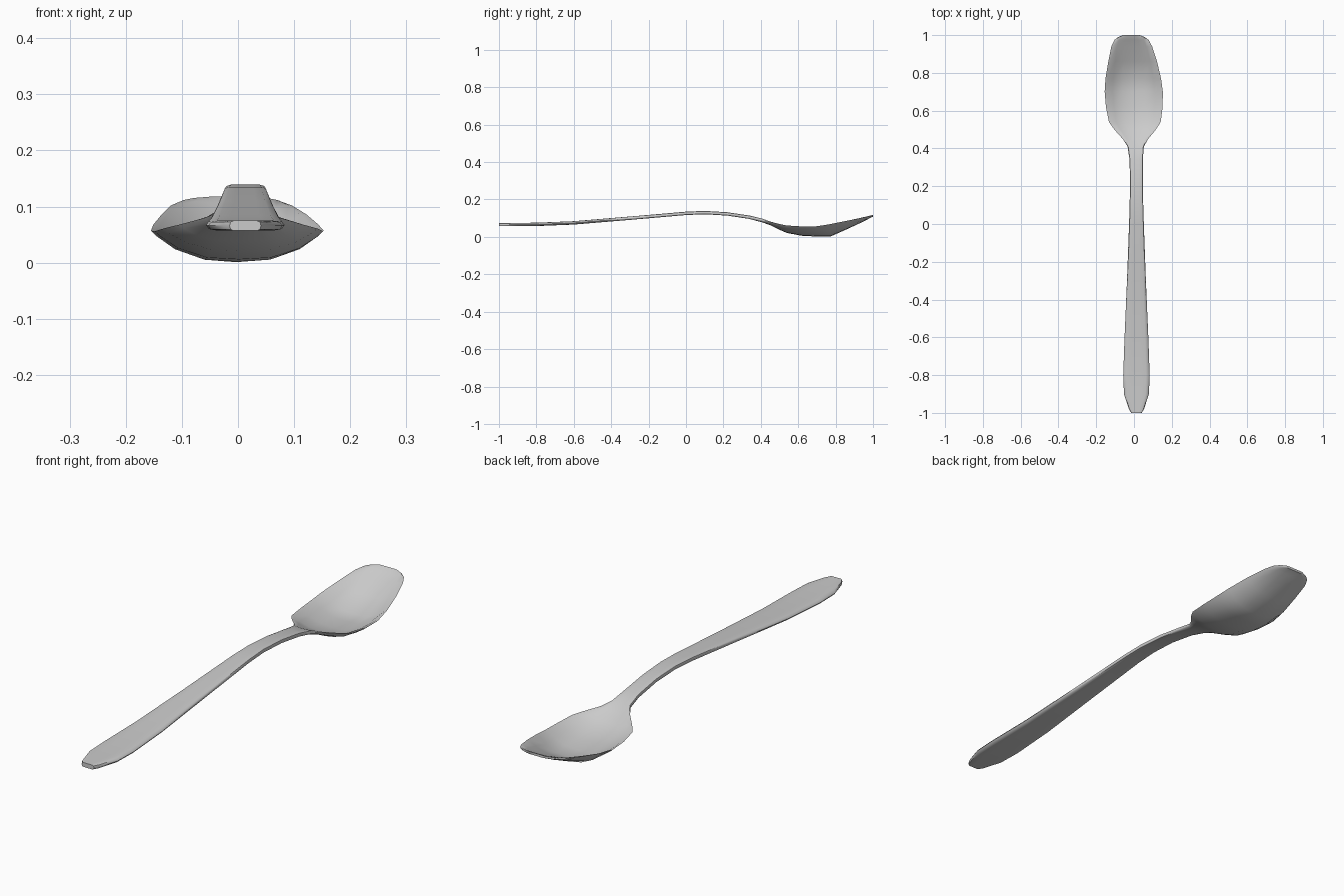
import bpy
import bmesh
import math

cube = bpy.data.objects.get("Cube")
if cube:
    bpy.data.objects.remove(cube, do_unlink=True)

steel = bpy.data.materials.new("brushed_steel")
steel.use_nodes = True
GREY = (0.6, 0.6, 0.6, 1)
steel.diffuse_color = GREY
steel.node_tree.nodes["Principled BSDF"].inputs["Base Color"].default_value = GREY

# Stations along the spoon: y, half width, rim height, bowl depth
STATIONS = [
    (-1, .028, .066, 0), (-.98, .04, .066, 0), (-.9, .066, .066, 0),
    (-.8, .07, .067, 0), (-.6, .063, .075, 0), (-.3, .05, .1, 0),
    (0, .039, .126, 0), (.1, .036, .13, 0), (.22, .034, .123, 0),
    (.34, .035, .105, 0), (.41, .043, .09, .004), (.45, .067, .08, .012),
    (.5, .11, .068, .025), (.54, .137, .061, .035), (.62, .15, .056, .045),
    (.7, .154, .057, .05), (.77, .147, .068, .062), (.86, .129, .086, .04),
    (.94, .108, .102, .019), (.975, .09, .109, .008), (.99, .07, .112, .003),
    (1, .045, .113, 0),
]
# Position across the width, share of the bowl depth, share of the thickness
ACROSS = [(-1, 0, 0), (-.93, .13, .75), (-.72, .56, 1), (-.38, .93, 1), (0, 1, 1),
          (.38, .93, 1), (.72, .56, 1), (.93, .13, .75), (1, 0, 0)]


def centre(y):
    """Slight sideways lean of the spoon along its length."""
    return .013 - .025 * max(0, y - .3) / .7 - .002 * (y > .9)


def section(bm, y, half, rim, depth):
    """One closed cross-section: over the top, then back underneath."""
    thick = .009 if y < .45 else .005
    top = [(u, d, t) for u, d, t in ACROSS]
    under = [(u, d, -t) for u, d, t in reversed(ACROSS[1:-1])]
    return [bm.verts.new((centre(y) + u * half, y, rim - d * depth + t * thick))
            for u, d, t in top + under]


# Handle and bowl as one continuous loft
bm = bmesh.new()
rings = [section(bm, *s) for s in STATIONS]
for a, b in zip(rings, rings[1:]):
    n = len(a)
    for i in range(n):
        j = (i + 1) % n
        bm.faces.new((a[i], a[j], b[j], b[i]))
bm.faces.new(rings[0])
bm.faces.new(rings[-1])
bmesh.ops.recalc_face_normals(bm, faces=bm.faces)

mesh = bpy.data.meshes.new("spoon")
bm.to_mesh(mesh)
bm.free()
mesh.materials.append(steel)
spoon = bpy.data.objects.new("spoon", mesh)
bpy.context.collection.objects.link(spoon)

bpy.ops.object.select_all(action="DESELECT")
spoon.select_set(True)
bpy.context.view_layer.objects.active = spoon
bpy.ops.object.shade_smooth_by_angle(angle=math.radians(50))
